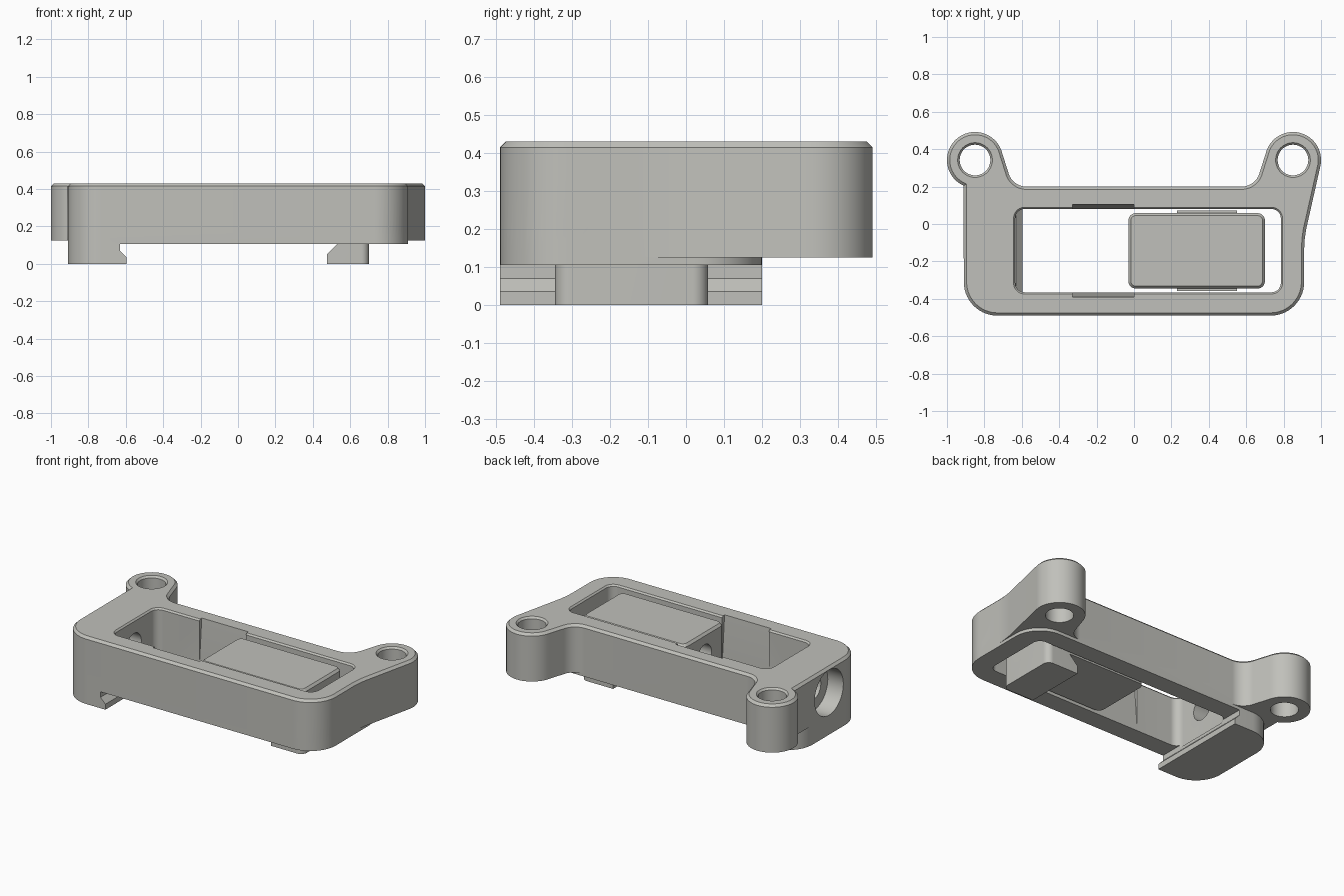
import bpy, bmesh, math
from mathutils import Vector

if "Cube" in bpy.data.objects:
    bpy.data.objects.remove(bpy.data.objects["Cube"])

grey = bpy.data.materials.new("warm_grey")
grey.diffuse_color = (0.53, 0.53, 0.495, 1)
grey.use_nodes = True
grey.node_tree.nodes["Principled BSDF"].inputs["Base Color"].default_value = grey.diffuse_color


def arc(cx, cy, r, a0, a1, n=14):
    return [(cx + r * math.cos(math.radians(a0 + (a1 - a0) * i / n)),
             cy + r * math.sin(math.radians(a0 + (a1 - a0) * i / n))) for i in range(n + 1)]


def circle(cx, cy, r, n=48):
    return arc(cx, cy, r, 0, 360, n)[:-1]


def round_rect(x0, x1, y0, y1, r):
    return (arc(x0 + r, y0 + r, r, 180, 270) + arc(x1 - r, y0 + r, r, 270, 360)
            + arc(x1 - r, y1 - r, r, 0, 90) + arc(x0 + r, y1 - r, r, 90, 180))


def inset(pts, d):
    """Move a counter-clockwise outline inwards by d."""
    out = []
    for i, p in enumerate(pts):
        p = Vector(p)
        a = (p - Vector(pts[i - 1])).normalized()
        b = (Vector(pts[(i + 1) % len(pts)]) - p).normalized()
        n = Vector((-a.y - b.y, a.x + b.x)).normalized()
        out.append(p + n * d / max(0.5, n.dot(Vector((-a.y, a.x)))))
    return out


def loft(name, pts, levels, axis="Z"):
    """Stack copies of an outline at (height, inset) levels along an axis."""
    place = {"Z": lambda a, b, h: (a, b, h), "X": lambda a, b, h: (h, a, b),
             "Y": lambda a, b, h: (a, h, b)}[axis]
    bm = bmesh.new()
    rings = [[bm.verts.new(place(p[0], p[1], h)) for p in inset(pts, d)] for h, d in levels]
    n = len(pts)
    for lo, hi in zip(rings, rings[1:]):
        for i in range(n):
            bm.faces.new((lo[i], lo[(i + 1) % n], hi[(i + 1) % n], hi[i]))
    bm.faces.new(rings[0][::-1])
    bm.faces.new(rings[-1])
    bmesh.ops.recalc_face_normals(bm, faces=bm.faces)
    me = bpy.data.meshes.new(name)
    bm.to_mesh(me)
    bm.free()
    me.materials.append(grey)
    ob = bpy.data.objects.new(name, me)
    bpy.context.collection.objects.link(ob)
    return ob


def combine(ob, tool, op="DIFFERENCE"):
    m = ob.modifiers.new(op, "BOOLEAN")
    m.operation, m.object, m.solver = op, tool, "EXACT"
    bpy.context.view_layer.objects.active = ob
    bpy.ops.object.modifier_apply(modifier=m.name)
    bpy.data.objects.remove(tool)


def smooth(ob):
    bpy.ops.object.select_all(action="DESELECT")
    ob.select_set(True)
    bpy.context.view_layer.objects.active = ob
    bpy.ops.object.shade_smooth_by_angle(angle=math.radians(25))


# Frame outline with two ears and a slanted right flank
EX, EY, ER = 0.85, 0.342, 0.15
outline = (arc(-0.73, -0.31, 0.18, 180, 270) + arc(0.73, -0.31, 0.18, 270, 360)
           + [(0.91, -0.13), (0.913, -0.08), (0.92, -0.03)]
           + arc(EX, EY, ER, -12, 166, 30)
           + arc(0.575, 0.30, 0.10, -14, -90)
           + arc(-0.575, 0.30, 0.10, -90, -166)
           + arc(-EX, EY, ER, 14, 246, 36))
frame = loft("frame", outline, [(0.125, 0), (0.415, 0), (0.43, 0.015)])

# Lower frame with a fixed hooked jaw on the left
base = loft("base", round_rect(-0.91, 0.91, -0.49, 0.2, 0.18), [(0, 0), (0.2, 0)])
combine(base, loft("jaw_cutter", [(-0.595, -0.1), (1.2, -0.1), (1.2, 0.105), (-0.63, 0.105),
                                  (-0.63, 0.07), (-0.595, 0.035)], [(-1, 0), (1, 0)], "Y"))
combine(frame, base, "UNION")

# Central window with chamfered rim
combine(frame, loft("window_cutter", round_rect(-0.635, 0.785, -0.365, 0.08, 0.05),
                    [(0.09, 0), (0.42, 0), (0.44, -0.018)]))

# Tapered recesses in the long window walls
for wall, s in ((0.08, 1), (-0.365, -1)):
    profile = [(wall - 0.03 * s, 0.11), (wall, 0.11), (wall + 0.025 * s, 0.43),
               (wall + 0.025 * s, 0.5), (wall - 0.03 * s, 0.5)]
    if s < 0:
        profile.reverse()
    combine(frame, loft("recess_cutter", profile, [(-0.33, 0), (0, 0)], "X"))

# Ear holes with small countersinks
for s in (-1, 1):
    combine(frame, loft("ear_hole_cutter", circle(s * EX, EY, 0.082),
                        [(0.05, 0), (0.418, 0), (0.44, -0.02)]))

# Counterbored screw hole through the left wall
for r, x0, x1 in ((0.145, -1.1, -0.8), (0.075, -0.85, -0.5)):
    combine(frame, loft("bore_cutter", circle(-0.145, 0.27, r), [(x0, 0), (x1, 0)], "X"))
smooth(frame)

# Sliding clamp block with hooked foot
slider = loft("slider", round_rect(-0.03, 0.70, -0.345, 0.058, 0.04),
              [(0, 0), (0.395, 0), (0.41, 0.013)])
combine(slider, loft("foot_cutter", [(-0.5, -0.1), (0.475, -0.1), (0.475, 0.05),
                                     (0.535, 0.11), (-0.5, 0.11)], [(-1, 0), (1, 0)], "Y"))
combine(slider, loft("slider_bore_cutter", circle(-0.145, 0.27, 0.07), [(-0.2, 0), (0.9, 0)], "X"))
smooth(slider)

# Thin guide pads on the slider sides
for name, y0, y1 in (("back_guide_pad", 0.05, 0.072), ("front_guide_pad", -0.358, -0.335)):
    loft(name, [(0.23, y0), (0.55, y0), (0.55, y1), (0.23, y1)], [(0.13, 0), (0.38, 0)])
